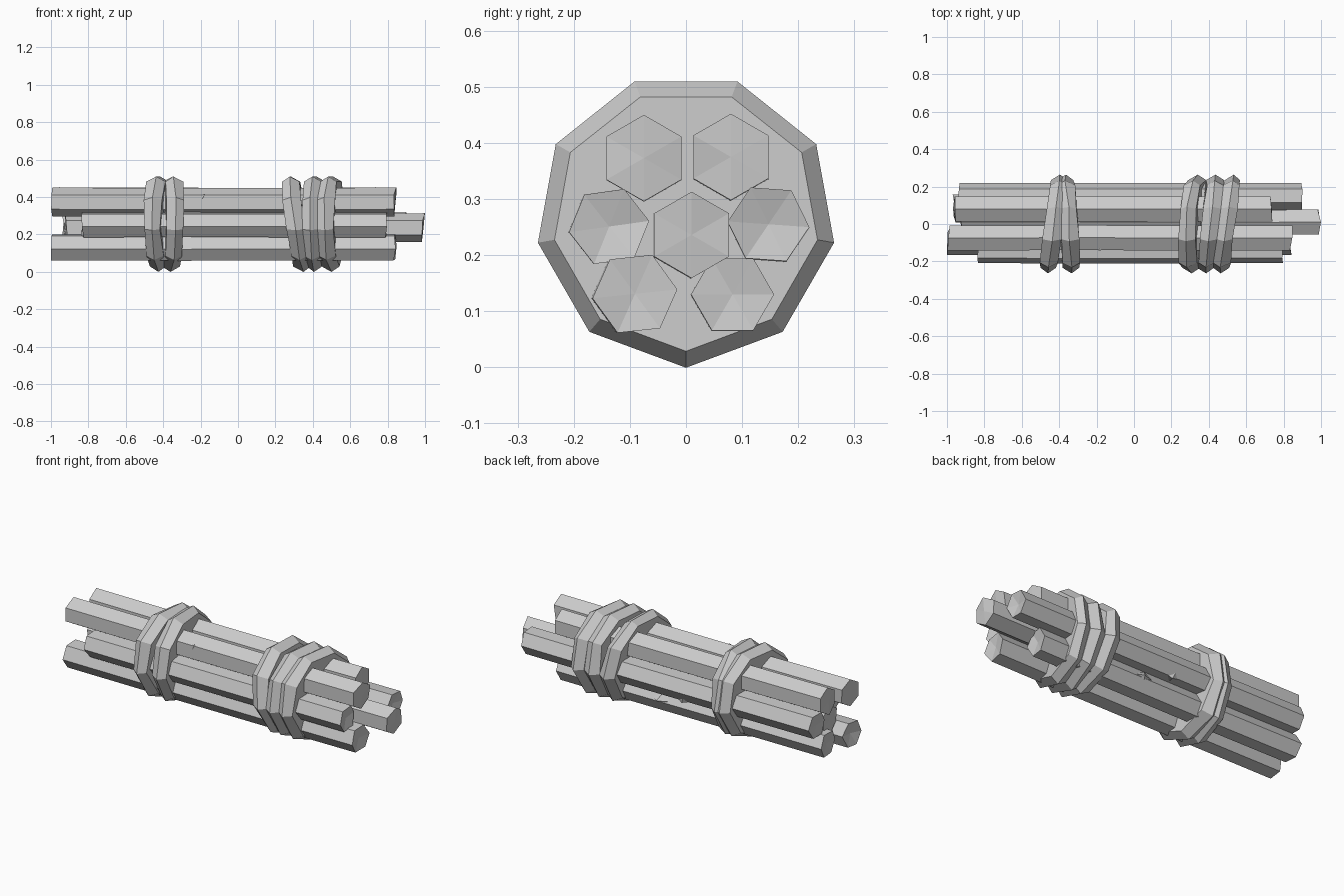
import bpy
import bmesh
import math
import random
from mathutils import Vector

random.seed(4)
cube = bpy.data.objects.get("Cube")
if cube:
    bpy.data.objects.remove(cube, do_unlink=True)

# Single flat colour
grey = bpy.data.materials.new("plain_grey")
grey.use_nodes = True
COLOUR = (0.6, 0.6, 0.6, 1)
grey.diffuse_color = COLOUR
grey.node_tree.nodes["Principled BSDF"].inputs["Base Color"].default_value = COLOUR


def finish(bm, name):
    bmesh.ops.recalc_face_normals(bm, faces=bm.faces)
    mesh = bpy.data.meshes.new(name)
    bm.to_mesh(mesh)
    bm.free()
    mesh.materials.append(grey)
    obj = bpy.data.objects.new(name, mesh)
    bpy.context.collection.objects.link(obj)
    return obj


def skin(bm, loops):
    """Join neighbouring loops of vertices with quads."""
    for a, b in zip(loops, loops[1:]):
        n = len(a)
        for i in range(n):
            j = (i + 1) % n
            bm.faces.new((a[i], a[j], b[j], b[i]))


def stick(name, y, z, radius, turn, x0, x1, dent):
    """Six-sided stick along x, slightly wavy, with chipped or flat ends."""
    bm = bmesh.new()
    loops = []
    for x in (x0, -0.3, 0.27, x1):
        end = x in (x0, x1)
        wob = 0 if end else 0.004
        dy, dz = random.uniform(-wob, wob), random.uniform(-wob, wob)
        loop = []
        for i in range(6):
            a = math.radians(turn + 60 * i)
            chip = random.uniform(0, 0.018) if end else 0
            px = x + chip if x == x0 else x - chip
            loop.append(bm.verts.new((px, y + dy + radius * math.cos(a),
                                      z + dz + radius * math.sin(a))))
        loops.append(loop)
    skin(bm, loops)
    # Dented end caps
    for loop, x in ((loops[0], x0 + dent), (loops[-1], x1 - dent)):
        mid = bm.verts.new((x, y, z))
        for i in range(6):
            bm.faces.new((loop[i], loop[(i + 1) % 6], mid))
    return finish(bm, name)


def binding(name, x, skew_y, skew_z):
    """Nine-sided bevelled band wrapped round the bundle, slightly skewed."""
    bm = bmesh.new()
    loops = []
    for dx, radius in ((-0.046, 0.238), (0, 0.268), (0.046, 0.238)):
        loop = []
        for i in range(9):
            a = math.radians(-90 + 40 * i)
            py, pz = radius * math.cos(a), radius * math.sin(a)
            px = x + dx + skew_y * py + skew_z * pz + random.uniform(-0.006, 0.006)
            loop.append(bm.verts.new((px, py, 0.262 + 0.006 * math.cos(a) ** 2 + pz * 0.98)))
        loops.append(loop)
    skin(bm, loops)
    bm.faces.new(loops[0])
    bm.faces.new(loops[-1])
    return finish(bm, name)


def knot(name, x, y, z, direction, length=0.035):
    """Small pointed bump left by a twig, stretched along the stick."""
    bm = bmesh.new()
    out = Vector(direction).normalized()
    side = out.cross(Vector((1, 0, 0)))
    base = Vector((x, y, z))
    ring = [bm.verts.new(base + Vector((sx, 0, 0)) + side * s)
            for sx, s in ((-0.08, 0), (0, -0.035), (0.08, 0), (0, 0.035))]
    tip = bm.verts.new(base + out * length + Vector((0.02, 0, 0)))
    for i in range(4):
        bm.faces.new((ring[i], ring[(i + 1) % 4], tip))
    bm.faces.new(ring)
    return finish(bm, name)


# Bundle of sticks
stick("upper_front_stick", -0.075, 0.373, 0.077, 90, -1.0, 0.85, 0.008)
stick("upper_back_stick", 0.080, 0.375, 0.077, 90, -0.97, 0.745, 0.008)
stick("middle_front_stick", -0.137, 0.251, 0.072, 8, -0.84, 0.80, 0.02)
stick("centre_stick", 0.010, 0.236, 0.077, 90, -0.93, 1.0, 0.008)
stick("middle_back_stick", 0.147, 0.255, 0.073, -4, -0.95, 0.90, 0.02)
stick("lower_front_stick", -0.091, 0.131, 0.076, 6, -1.0, 0.85, 0.02)
stick("lower_back_stick", 0.083, 0.130, 0.074, 0, -0.97, 0.72, 0.02)

# Bindings: a pair on one side, three on the other
for n, (x, sy, sz) in enumerate(((-0.43, 0.12, 0.0), (-0.352, -0.06, 0.02),
                                 (0.315, 0.06, -0.13), (0.41, 0.11, 0.0),
                                 (0.495, 0.13, 0.0)), 1):
    binding("binding_%d" % n, x, sy, sz)

# Twig knots
knot("front_knot", -0.20, -0.118, 0.395, (0, -0.8, 0.6), 0.03)
knot("inner_knot", -0.20, -0.08, 0.315, (0, 0.2, -1))
knot("back_knot", -0.12, 0.165, 0.205, (0, 0.5, -0.85))
knot("lower_knot", 0.05, 0.135, 0.14, (0, 0.9, -0.1))
